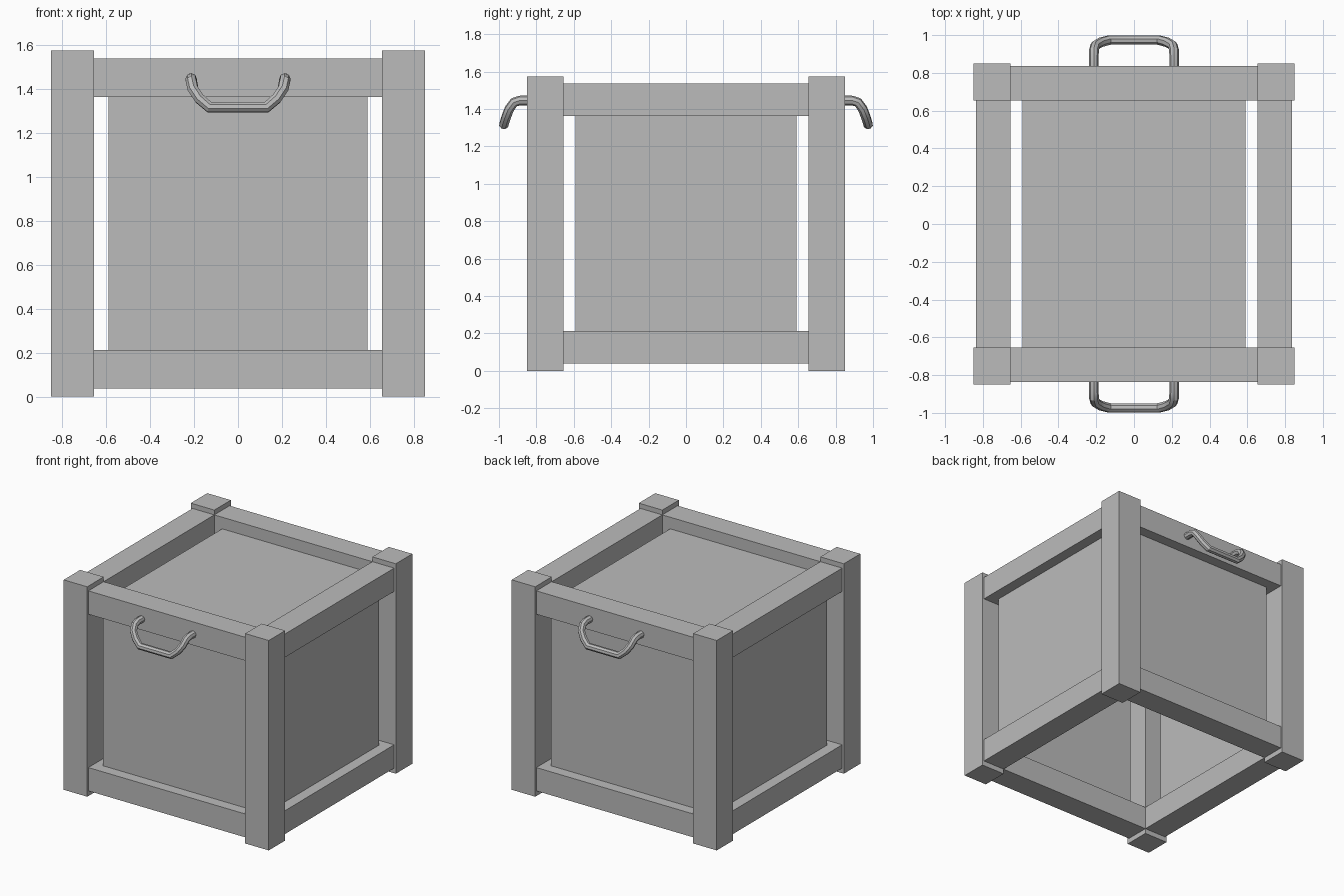
import bpy
from mathutils import Vector

cube = bpy.data.objects.get("Cube")
if cube:
    bpy.data.objects.remove(cube, do_unlink=True)

grey = bpy.data.materials.new("plain_grey")
grey.use_nodes = True
colour = (0.5, 0.5, 0.5, 1)
grey.diffuse_color = colour
grey.node_tree.nodes["Principled BSDF"].inputs["Base Color"].default_value = colour


def box(name, low, high):
    """Flat-sided box between two opposite corners."""
    low, high = Vector(low), Vector(high)
    bpy.ops.mesh.primitive_cube_add(size=1, location=(low + high) / 2)
    obj = bpy.context.object
    obj.name = name
    obj.scale = high - low
    bpy.ops.object.transform_apply(location=False, rotation=False, scale=True)
    obj.data.materials.append(grey)


def span(side, inner, outer):
    return sorted((side * inner, side * outer))


def handle(name, side):
    """Bent tube that leaves the beam, drops down and crosses over."""
    half = [(0.213, 0.82, 1.445), (0.213, 0.89, 1.445), (0.212, 0.92, 1.435),
            (0.205, 0.945, 1.40), (0.175, 0.962, 1.355), (0.13, 0.974, 1.316)]
    path = half + [(-x, y, z) for x, y, z in reversed(half)]
    curve = bpy.data.curves.new(name, "CURVE")
    curve.dimensions = "3D"
    curve.bevel_depth = 0.026
    curve.bevel_resolution = 2
    curve.use_fill_caps = True
    line = curve.splines.new("POLY")
    line.points.add(len(path) - 1)
    for point, (x, y, z) in zip(line.points, path):
        point.co = (x * side, y * side, z, 1)
    obj = bpy.data.objects.new(name, curve)
    bpy.context.collection.objects.link(obj)
    bpy.ops.object.select_all(action="DESELECT")
    obj.select_set(True)
    bpy.context.view_layer.objects.active = obj
    bpy.ops.object.convert(target="MESH")
    obj = bpy.context.object
    obj.data.materials.clear()
    obj.data.materials.append(grey)
    bpy.ops.object.shade_smooth_by_angle()


POST_IN, POST_OUT, POST_TOP = 0.655, 0.85, 1.573
BEAM_OUT = 0.836
PANEL = 0.59
levels = {"lower": (0.038, 0.213), "upper": (1.362, 1.537)}

# Corner posts
for x_name, sx in (("right", -1), ("left", 1)):
    for y_name, sy in (("front", -1), ("back", 1)):
        x, y = span(sx, POST_IN, POST_OUT), span(sy, POST_IN, POST_OUT)
        box(f"{y_name}_{x_name}_post", (x[0], y[0], 0), (x[1], y[1], POST_TOP))

# Beams and recessed wall panels
for side, y_name, x_name in ((-1, "front", "right"), (1, "back", "left")):
    b = span(side, POST_IN, BEAM_OUT)
    for level, (z0, z1) in levels.items():
        box(f"{y_name}_{level}_beam", (-POST_IN, b[0], z0), (POST_IN, b[1], z1))
        box(f"{x_name}_{level}_beam", (b[0], -POST_IN, z0), (b[1], POST_IN, z1))
    p = span(side, 0.74, 0.755)
    box(f"{y_name}_panel", (-PANEL, p[0], 0.16), (PANEL, p[1], 1.4))
    box(f"{x_name}_panel", (p[0], -PANEL, 0.16), (p[1], PANEL, 1.4))
    handle(f"{y_name}_handle", side)

# Lid panel held by the front and back beams
box("top_panel", (-PANEL, -0.7, 1.435), (PANEL, 0.7, 1.45))
